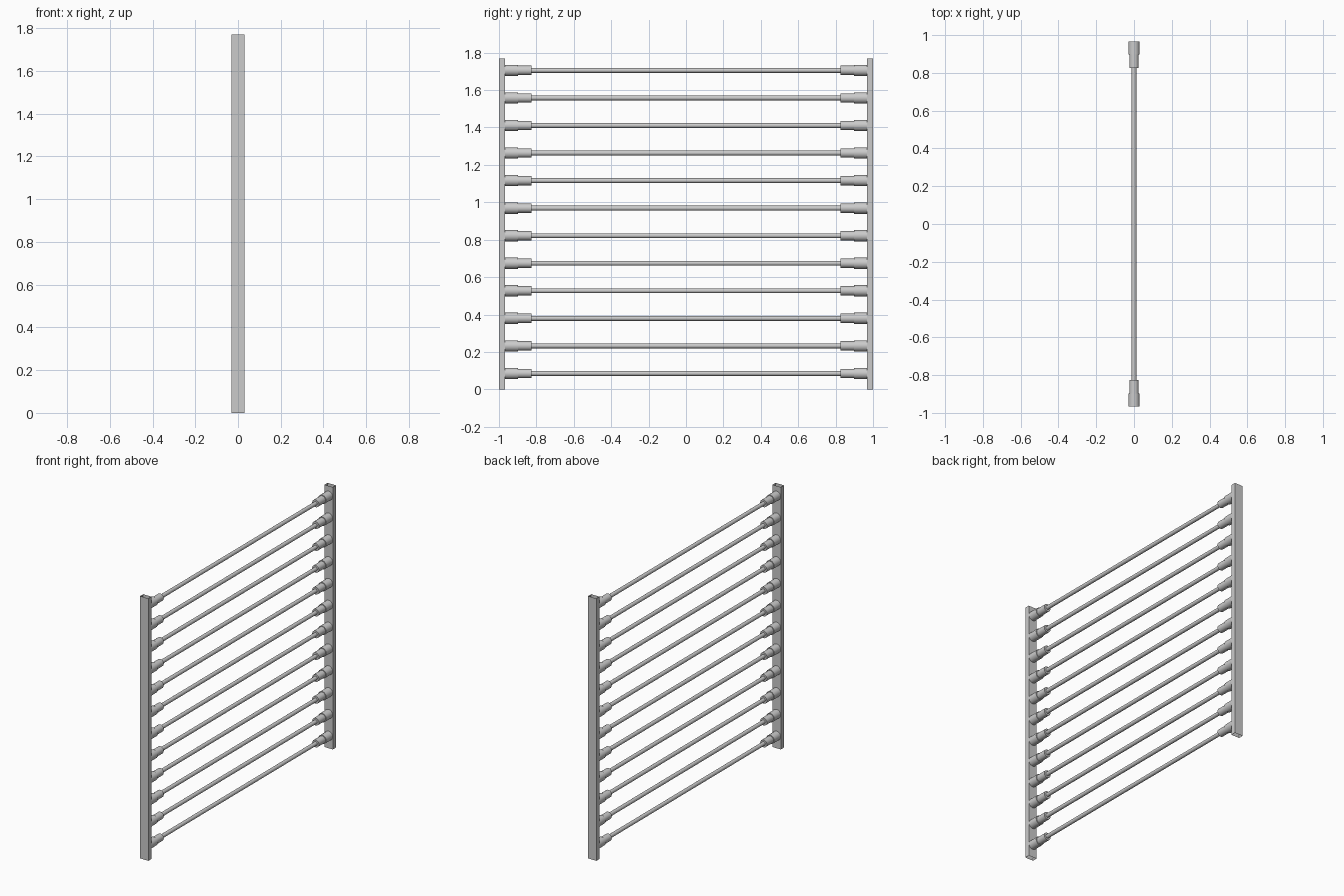
import bpy, bmesh
from math import cos, sin, tau

if "Cube" in bpy.data.objects:
    bpy.data.objects.remove(bpy.data.objects["Cube"])

RUNGS, Z0, STEP = 12, 0.085, 0.1473
HEIGHT, HALF_W, OUTER, INNER = 1.77, 0.031, 1.0, 0.967


def finish(name, bm, smooth=True):
    bmesh.ops.recalc_face_normals(bm, faces=bm.faces)
    me = bpy.data.meshes.new(name)
    bm.to_mesh(me)
    bm.free()
    ob = bpy.data.objects.new(name, me)
    bpy.context.collection.objects.link(ob)
    if smooth:
        bpy.ops.object.select_all(action='DESELECT')
        ob.select_set(True)
        bpy.context.view_layer.objects.active = ob
        bpy.ops.object.shade_smooth_by_angle()
    return ob


def lathe_y(name, profile, z, sides=24):
    """Sweep (radius, y) points around a line parallel to y at height z."""
    bm = bmesh.new()
    rings = [[bm.verts.new((r * cos(tau * i / sides), y, z + r * sin(tau * i / sides)))
              for i in range(sides)] for r, y in profile]
    for a, b in zip(rings, rings[1:]):
        for i in range(sides):
            j = (i + 1) % sides
            bm.faces.new((a[i], a[j], b[j], b[i]))
    bm.faces.new(rings[0])
    bm.faces.new(rings[-1])
    return finish(name, bm)


def post(name, s):
    # thin-walled rectangular tube, open at top and bottom
    bm = bmesh.new()
    corners = [(-HALF_W, s * INNER), (HALF_W, s * INNER),
               (HALF_W, s * OUTER), (-HALF_W, s * OUTER)]
    low = [bm.verts.new((x, y, 0)) for x, y in corners]
    high = [bm.verts.new((x, y, HEIGHT)) for x, y in corners]
    for i in range(4):
        j = (i + 1) % 4
        bm.faces.new((low[i], low[j], high[j], high[i]))
    return finish(name, bm, smooth=False)


for side, s in (("left", -1), ("right", 1)):
    post(f"{side}_post", s)

for k in range(RUNGS):
    z = Z0 + k * STEP
    # long thin rung
    lathe_y(f"rung_{k + 1}", [(0.013, -0.84), (0.013, 0.84)], z)
    # stepped socket at each end
    for side, s in (("left", -1), ("right", 1)):
        lathe_y(f"{side}_socket_{k + 1}",
                [(0.03, s * INNER), (0.03, s * 0.898),
                 (0.025, s * 0.898), (0.025, s * 0.827)], z)
